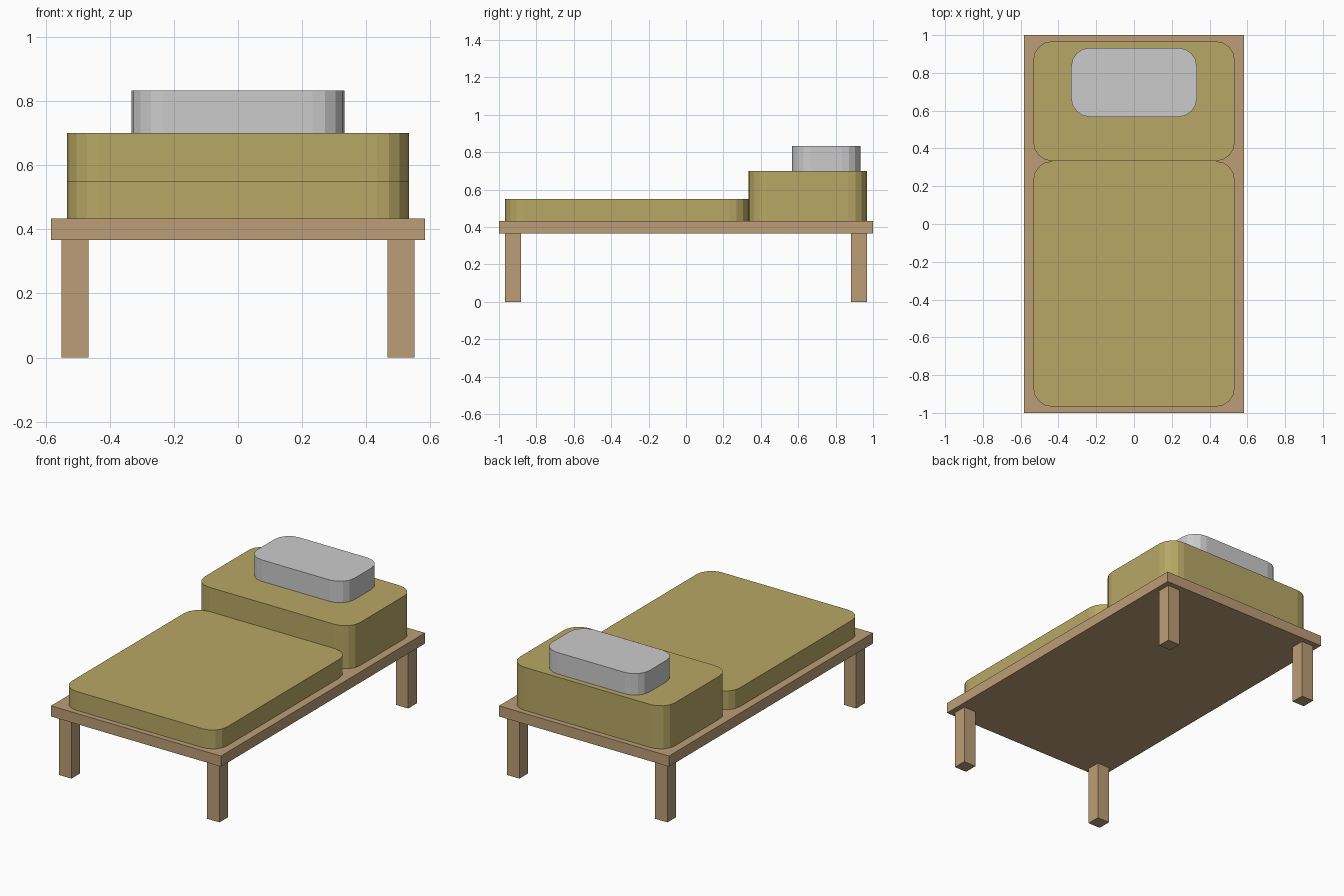
import bpy, bmesh

if "Cube" in bpy.data.objects:
    bpy.data.objects.remove(bpy.data.objects["Cube"])


def material(name, color):
    mat = bpy.data.materials.new(name)
    mat.diffuse_color = (*color, 1)
    mat.use_nodes = True
    mat.node_tree.nodes["Principled BSDF"].inputs["Base Color"].default_value = mat.diffuse_color
    return mat


def block(name, lo, hi, mat=None, radius=0, segments=4):
    """Box from corner lo to corner hi, optionally with rounded vertical edges."""
    bm = bmesh.new()
    bmesh.ops.create_cube(bm, size=1)
    for v in bm.verts:
        v.co = [l + (c + 0.5) * (h - l) for c, l, h in zip(v.co, lo, hi)]
    if radius:
        upright = [e for e in bm.edges
                   if abs(e.verts[0].co.z - e.verts[1].co.z) > 1e-4]
        bmesh.ops.bevel(bm, geom=upright, offset=radius, offset_type='OFFSET',
                        segments=segments, profile=0.5, affect='EDGES')
    mesh = bpy.data.meshes.new(name)
    bm.to_mesh(mesh)
    bm.free()
    obj = bpy.data.objects.new(name, mesh)
    bpy.context.collection.objects.link(obj)
    if mat:
        mesh.materials.append(mat)
    return obj


wood = material("wood", (0.50, 0.34, 0.18))
fabric = material("fabric", (0.48, 0.39, 0.13))

# Bed frame
block("frame_board", (-0.583, -1, 0.367), (0.583, 1, 0.433), wood)

# Legs
for sx, side in ((-1, "left"), (1, "right")):
    for sy, end in ((-1, "front"), (1, "back")):
        x, y = sx * 0.508, sy * 0.925
        block(f"{end}_{side}_leg", (x - 0.042, y - 0.042, 0),
              (x + 0.042, y + 0.042, 0.367), wood)

# Mattress: low foot section and raised head section
block("foot_mattress", (-0.533, -0.967, 0.433), (0.533, 0.333, 0.55), fabric, 0.1)
block("head_mattress", (-0.533, 0.333, 0.433), (0.533, 0.967, 0.70), fabric, 0.1)

# Pillow
block("pillow", (-0.333, 0.567, 0.70), (0.333, 0.933, 0.833), None, 0.1)
